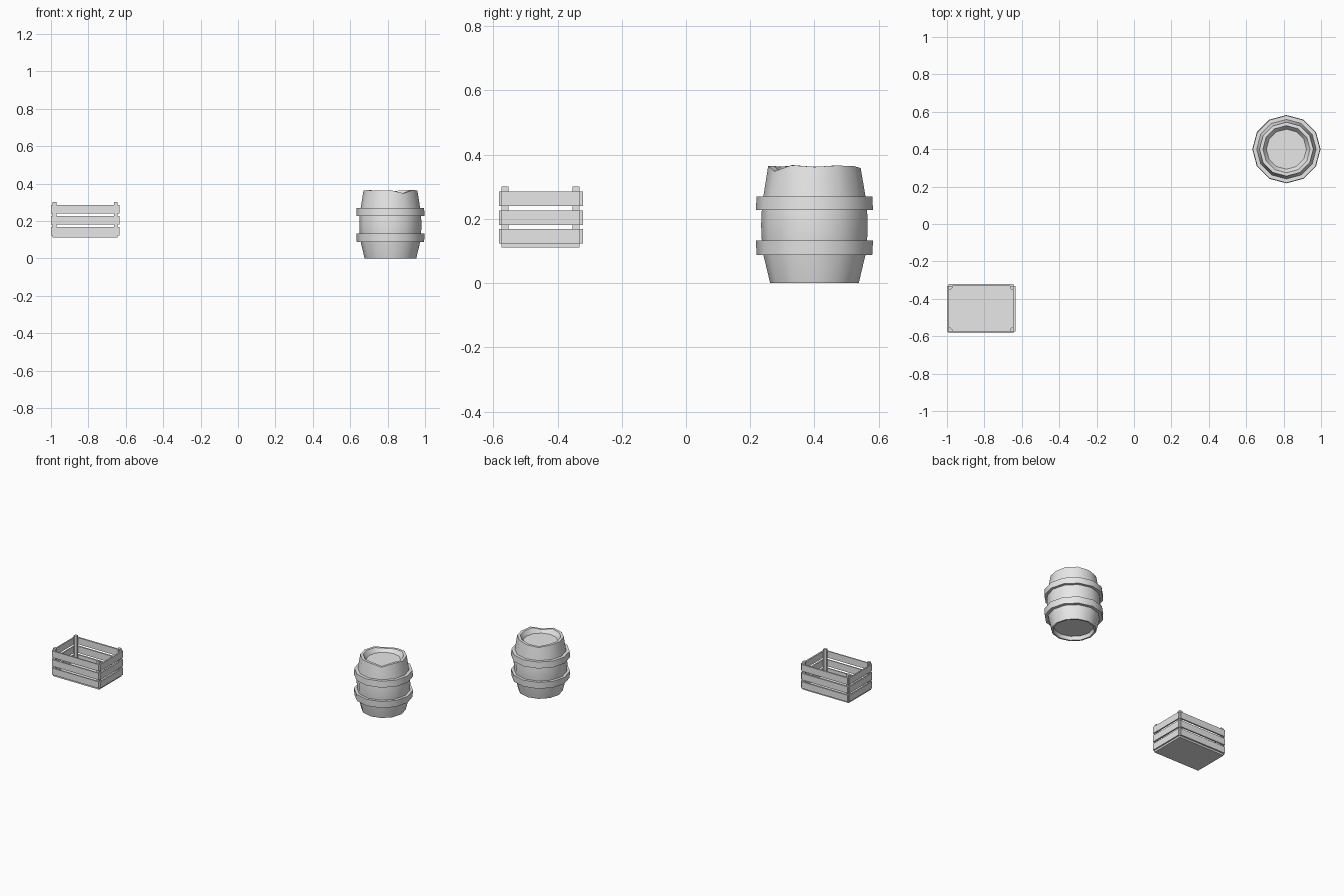
import bpy
import bmesh
import math
from mathutils import Vector

cube = bpy.data.objects.get("Cube")
if cube:
    bpy.data.objects.remove(cube, do_unlink=True)

grey = bpy.data.materials.new("plain light grey")
grey.use_nodes = True
colour = (0.8, 0.8, 0.8, 1)
grey.diffuse_color = colour
grey.node_tree.nodes["Principled BSDF"].inputs["Base Color"].default_value = colour


def finish(name, bm, smooth=False):
    bmesh.ops.recalc_face_normals(bm, faces=bm.faces)
    mesh = bpy.data.meshes.new(name)
    bm.to_mesh(mesh)
    bm.free()
    mesh.materials.append(grey)
    obj = bpy.data.objects.new(name, mesh)
    bpy.context.collection.objects.link(obj)
    if smooth:
        bpy.ops.object.select_all(action="DESELECT")
        obj.select_set(True)
        bpy.context.view_layer.objects.active = obj
        bpy.ops.object.shade_smooth_by_angle(angle=math.radians(32))
    return obj


def prism(name, outline, z0, z1):
    bm = bmesh.new()
    face = bm.faces.new([bm.verts.new((x, y, z0)) for x, y in outline])
    top = bmesh.ops.extrude_face_region(bm, geom=[face])["geom"]
    verts = [v for v in top if isinstance(v, bmesh.types.BMVert)]
    bmesh.ops.translate(bm, verts=verts, vec=(0, 0, z1 - z0))
    return finish(name, bm)


def box(name, x0, x1, y0, y1, z0, z1):
    return prism(name, [(x0, y0), (x1, y0), (x1, y1), (x0, y1)], z0, z1)


SIDES = 12
CENTRE = Vector((0.815, 0.4, 0))


def lathe(name, profile, closed=False, rim_rows=(), rim_offsets=None):
    """Turn a (radius, height) profile; rim rows get uneven heights."""
    bm = bmesh.new()
    rings = []
    for row, (r, z) in enumerate(profile):
        ring = []
        for k in range(SIDES):
            a = math.tau * k / SIDES
            dz = rim_offsets[k] if row in rim_rows else 0
            ring.append(bm.verts.new(CENTRE + Vector((r * math.cos(a), r * math.sin(a), z + dz))))
        rings.append(ring)
    pairs = list(zip(rings, rings[1:]))
    if closed:
        pairs.append((rings[-1], rings[0]))
    else:
        bm.faces.new(rings[0])
        bm.faces.new(rings[-1])
    for a, b in pairs:
        for k in range(SIDES):
            n = (k + 1) % SIDES
            bm.faces.new((a[k], a[n], b[n], b[k]))
    return finish(name, bm, smooth=True)


# Barrel: recessed base, bulging wall, worn rim and sunken lid
body = [(0.122, 0.025), (0.127, 0), (0.138, 0), (0.159, 0.088), (0.164, 0.133),
        (0.166, 0.18), (0.164, 0.227), (0.159, 0.27), (0.144, 0.362),
        (0.126, 0.362), (0.107, 0.334)]
wear = [0, 0.004, 0.002, -0.004, -0.01, 0, 0.001, 0.003, 0, 0.003, -0.014, 0.005]
lathe("barrel_body", body, rim_rows=(8, 9), rim_offsets=wear)
lathe("lower_hoop", [(0.15, 0.088), (0.18, 0.088), (0.1825, 0.133), (0.15, 0.133)], closed=True)
lathe("upper_hoop", [(0.15, 0.227), (0.1825, 0.227), (0.18, 0.27), (0.15, 0.27)], closed=True)

# Crate floor
X0, X1, Y0, Y1 = -0.992, -0.643, -0.574, -0.332
THICK = 0.008
FLOOR = 0.123
box("crate_floor", X0, X1, Y0, Y1, 0.111, FLOOR)

# Corner posts with a bevelled inner corner
POST, CUT = 0.021, 0.01
for side, x, sx in (("right", X0, 1), ("left", X1, -1)):
    for end, y, sy in (("front", Y0, 1), ("back", Y1, -1)):
        shape = [(0, 0), (POST, 0), (POST, CUT), (CUT, POST), (0, POST)]
        prism(f"{end}_{side}_post", [(x + sx * u, y + sy * v) for u, v in shape], FLOOR, 0.301)

# Three rows of slats on every side
for row, z in (("lower", 0.123), ("middle", 0.181), ("upper", 0.24)):
    top = z + 0.045
    box(f"{row}_front_slat", X0, X1, Y0 - THICK, Y0, z, top)
    box(f"{row}_back_slat", X0, X1, Y1, Y1 + THICK + 0.003, z, top)
    box(f"{row}_right_slat", X0 - THICK, X0, Y0, Y1, z, top)
    box(f"{row}_left_slat", X1, X1 + THICK + 0.002, Y0, Y1, z, top)
